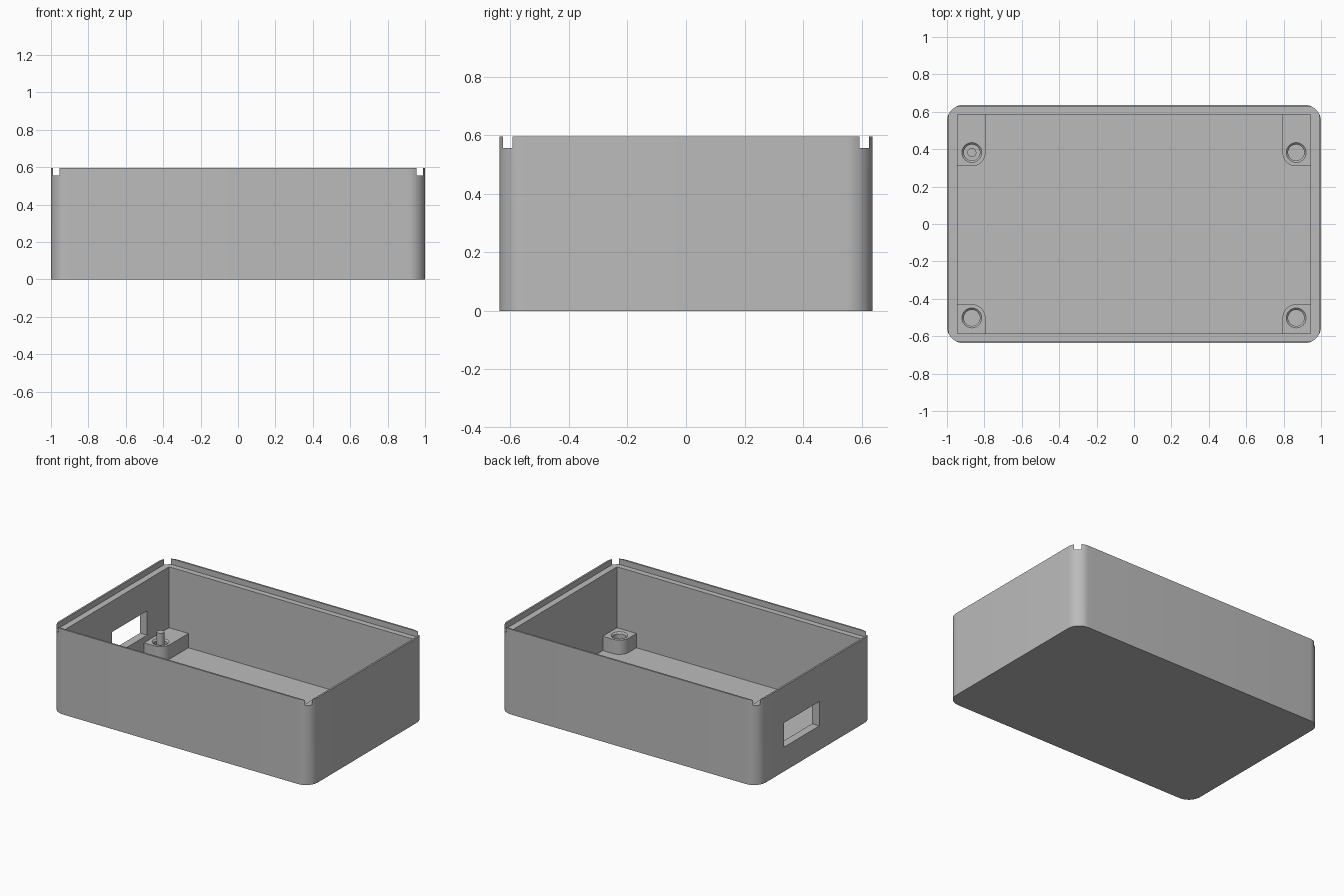
import bpy
import bmesh
from math import cos, sin, pi, radians

cube = bpy.data.objects.get("Cube")
if cube:
    bpy.data.objects.remove(cube, do_unlink=True)

# One grey plastic for everything
grey = bpy.data.materials.new("grey_plastic")
grey.use_nodes = True
colour = (0.5, 0.5, 0.5, 1)
grey.diffuse_color = colour
grey.node_tree.nodes["Principled BSDF"].inputs["Base Color"].default_value = colour

HEIGHT, LEDGE, FLOOR = 0.595, 0.556, 0.03
HALF_X, HALF_Y, CORNER = 1.0, 0.6375, 0.09
IN_X, IN_Y = 0.944, 0.586
LIP_X, LIP_Y = 0.988, 0.625
BOSS_TOP = 0.13


def arc(cx, cy, r, start, end, steps):
    angles = [radians(start + (end - start) * i / steps) for i in range(steps + 1)]
    return [(cx + r * cos(a), cy + r * sin(a)) for a in angles]


def circle(cx, cy, r, steps=40):
    return arc(cx, cy, r, 0, 360, steps)[:-1]


def rectangle(x0, x1, y0, y1):
    return [(x0, y0), (x1, y0), (x1, y1), (x0, y1)]


def loft(name, low, high, z0, z1):
    """Solid between two outlines with the same number of points."""
    bm = bmesh.new()
    a = [bm.verts.new((x, y, z0)) for x, y in low]
    b = [bm.verts.new((x, y, z1)) for x, y in high]
    bm.faces.new(a[::-1])
    bm.faces.new(b)
    for i in range(len(a)):
        j = (i + 1) % len(a)
        bm.faces.new((a[i], a[j], b[j], b[i]))
    bmesh.ops.recalc_face_normals(bm, faces=bm.faces)
    mesh = bpy.data.meshes.new(name)
    bm.to_mesh(mesh)
    bm.free()
    mesh.materials.append(grey)
    obj = bpy.data.objects.new(name, mesh)
    bpy.context.collection.objects.link(obj)
    return obj


def prism(name, outline, z0, z1):
    return loft(name, outline, outline, z0, z1)


def cut(obj, cutters):
    """Subtract the cutters for good, then remove them."""
    for cutter in cutters:
        cutter.hide_render = True
        mod = obj.modifiers.new("cut", 'BOOLEAN')
        mod.operation = 'DIFFERENCE'
        mod.solver = 'EXACT'
        mod.object = cutter
    graph = bpy.context.evaluated_depsgraph_get()
    mesh = bpy.data.meshes.new_from_object(obj.evaluated_get(graph))
    obj.modifiers.clear()
    obj.data = mesh
    for cutter in cutters:
        bpy.data.objects.remove(cutter, do_unlink=True)


def smooth(obj):
    bpy.ops.object.select_all(action='DESELECT')
    obj.select_set(True)
    bpy.context.view_layer.objects.active = obj
    bpy.ops.object.shade_smooth_by_angle(angle=radians(30))


# Case shell: rounded block, square-cornered cavity, lid ledge and side window
outline = []
for quarter, (sx, sy) in enumerate([(1, 1), (-1, 1), (-1, -1), (1, -1)]):
    outline += arc(sx * (HALF_X - CORNER), sy * (HALF_Y - CORNER), CORNER,
                   quarter * 90, quarter * 90 + 90, 12)
shell = prism("case_shell", outline, 0, HEIGHT)
cut(shell, [
    prism("cavity_cutter", rectangle(-IN_X, IN_X, -IN_Y, IN_Y), FLOOR, 1),
    prism("ledge_cutter", rectangle(-LIP_X, LIP_X, -LIP_Y, LIP_Y), LEDGE, 1),
    prism("window_cutter", rectangle(-1.1, -0.9, -0.045, 0.345), 0.17, 0.34),
])
smooth(shell)

# Screw bosses: one rounded corner facing the middle, with a chamfered hole
BOSS_X, BOSS_R = 0.867, 0.073
for sx, side in ((1, "left"), (-1, "right")):
    for sy, end, cy in ((1, "back", 0.382), (-1, "front", 0.502)):
        wall_x, wall_y = IN_X + 0.01, IN_Y + 0.01
        shape = [(wall_x, wall_y), (BOSS_X - BOSS_R, wall_y)]
        shape += arc(BOSS_X, cy, BOSS_R, 180, 270, 10)
        shape += [(wall_x, cy - BOSS_R)]
        shape = [(sx * x, sy * y) for x, y in shape]
        boss = prism(f"{end}_{side}_boss", shape, FLOOR - 0.01, BOSS_TOP)
        x, y = sx * BOSS_X, sy * cy
        cut(boss, [
            prism("hole_cutter", circle(x, y, 0.043), FLOOR + 0.005, 1),
            loft("chamfer_cutter", circle(x, y, 0.043), circle(x, y, 0.063),
                 BOSS_TOP - 0.01, BOSS_TOP + 0.01),
        ])
        smooth(boss)

# Locating pin standing in the back right boss
pin = prism("locating_pin", circle(-BOSS_X, 0.382, 0.024), FLOOR, 0.2)
smooth(pin)
